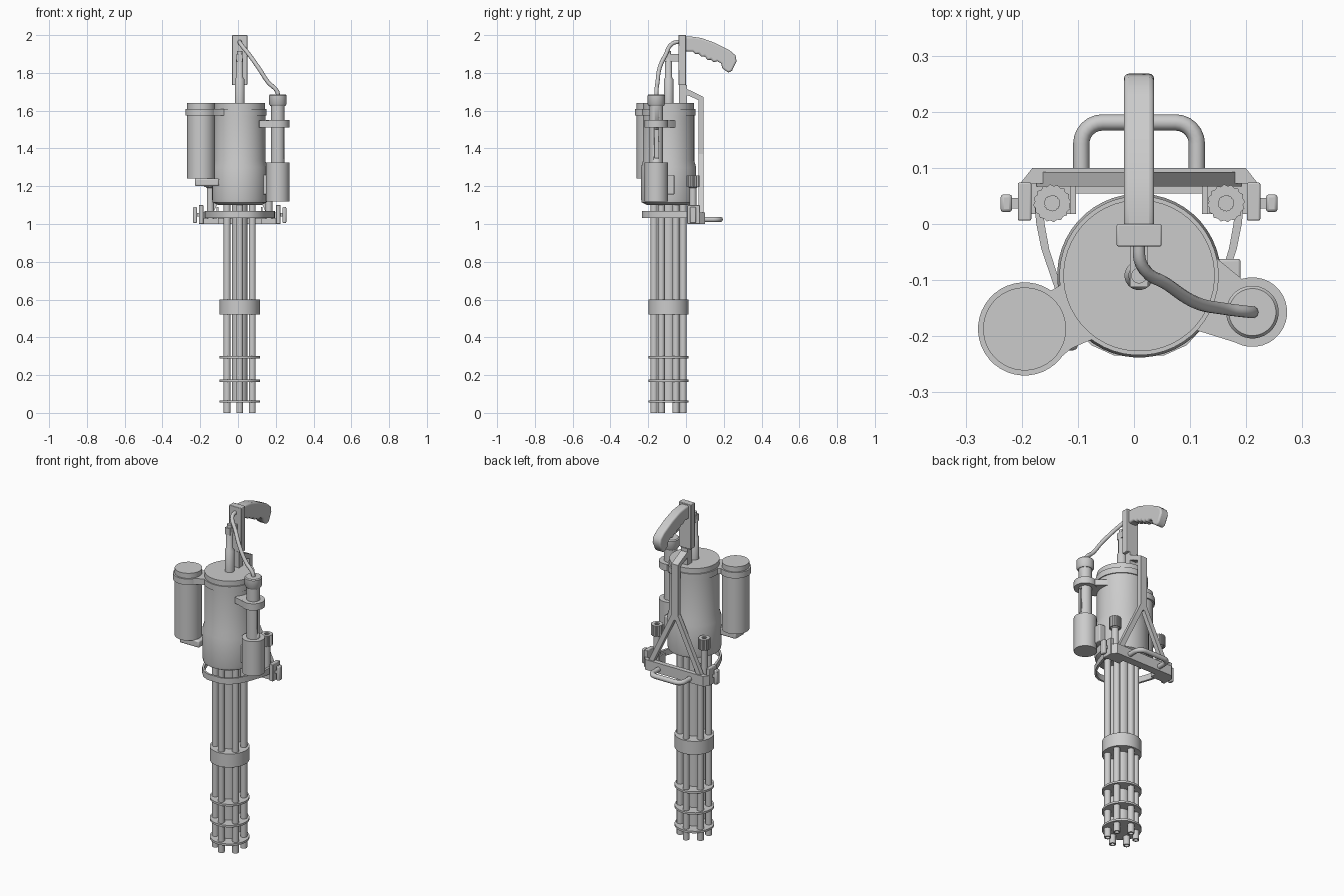
import bpy, bmesh, math
from mathutils import Vector

if "Cube" in bpy.data.objects:
    bpy.data.objects.remove(bpy.data.objects["Cube"])

AX, AY = 0.009, -0.092          # main rotation axis
AXIS = (AX, AY)


def finish(name, bm, bevel=0.0, segs=2, smooth=35):
    bmesh.ops.recalc_face_normals(bm, faces=bm.faces)
    me = bpy.data.meshes.new(name)
    bm.to_mesh(me)
    bm.free()
    ob = bpy.data.objects.new(name, me)
    bpy.context.collection.objects.link(ob)
    for p in me.polygons:
        p.use_smooth = True
    me.set_sharp_from_angle(angle=math.radians(smooth))
    if bevel:
        m = ob.modifiers.new("bevel", 'BEVEL')
        m.width, m.segments, m.limit_method = bevel, segs, 'ANGLE'
        m.angle_limit = math.radians(50)
    return ob


def lathe(name, prof, c=AXIS, n=32, flute=1.0):
    """Revolve (radius, z) points about a vertical axis; flute < 1 makes ribs."""
    bm = bmesh.new()
    rings = []
    for r, z in prof:
        if r == 0:
            rings.append([bm.verts.new((c[0], c[1], z))] * n)
            continue
        ring = []
        for i in range(n):
            a = 2 * math.pi * (i + 0.5) / n
            q = r * (flute if i % 2 else 1)
            ring.append(bm.verts.new((c[0] + q * math.cos(a), c[1] + q * math.sin(a), z)))
        rings.append(ring)
    for A, B in zip(rings, rings[1:]):
        for i in range(n):
            j = (i + 1) % n
            bm.faces.new(dict.fromkeys((A[i], A[j], B[j], B[i])))
    return finish(name, bm)


def cyl(name, r, z0, z1, c=AXIS, n=32):
    return lathe(name, [(0, z0), (r, z0), (r, z1), (0, z1)], c, n)


def prism(name, pts, lo, hi, axis='z', **kw):
    """Extrude a flat outline along z (points x, y) or x (points y, z)."""
    bm = bmesh.new()
    at = (lambda p, h: (p[0], p[1], h)) if axis == 'z' else (lambda p, h: (h, p[0], p[1]))
    a = [bm.verts.new(at(p, lo)) for p in pts]
    b = [bm.verts.new(at(p, hi)) for p in pts]
    bm.faces.new(a)
    bm.faces.new(b)
    for i in range(len(pts)):
        j = (i + 1) % len(pts)
        bm.faces.new((a[i], a[j], b[j], b[i]))
    return finish(name, bm, **kw)


def box(name, x, y, z, **kw):
    return prism(name, [(x[0], y[0]), (x[1], y[0]), (x[1], y[1]), (x[0], y[1])], z[0], z[1], **kw)


def beam(name, p, q, wx, d):
    """Square bar between two points, wx wide and d deep."""
    p, q = Vector(p), Vector(q)
    t = (q - p).normalized()
    u = (Vector((0, 1, 0)).cross(t) if abs(t.x) > 0.1 else Vector((1, 0, 0))).normalized()
    v = t.cross(u)
    bm = bmesh.new()
    ends = [[bm.verts.new(e + u * wx / 2 * i + v * d / 2 * j)
             for i, j in ((-1, -1), (1, -1), (1, 1), (-1, 1))] for e in (p, q)]
    bm.faces.new(ends[0])
    bm.faces.new(ends[1])
    for i in range(4):
        j = (i + 1) % 4
        bm.faces.new((ends[0][i], ends[0][j], ends[1][j], ends[1][i]))
    return finish(name, bm)


def tube(name, pts, r, smooth_path=True):
    cu = bpy.data.curves.new(name, 'CURVE')
    cu.dimensions = '3D'
    cu.bevel_depth, cu.bevel_resolution, cu.resolution_u = r, 3, 6
    cu.use_fill_caps = True
    if smooth_path:
        s = cu.splines.new('BEZIER')
        s.bezier_points.add(len(pts) - 1)
        for b, p in zip(s.bezier_points, pts):
            b.co = p
            b.handle_left_type = b.handle_right_type = 'AUTO'
    else:
        s = cu.splines.new('POLY')
        s.points.add(len(pts) - 1)
        for b, p in zip(s.points, pts):
            b.co = (*p, 1)
    bpy.context.collection.objects.link(bpy.data.objects.new(name, cu))


# Barrel cluster: six bored tubes round a core, clamped by discs
for k in range(6):
    a = math.radians(90 + 60 * k)
    lathe(f"barrel_{k}", [(0, .1), (.012, .1), (.012, 0), (.0185, 0), (.0185, 1.11), (0, 1.11)],
          (AX + .077 * math.cos(a), AY + .077 * math.sin(a)), 16)
cyl("barrel_core", .041, .056, 1.11)
for i, z in enumerate((.06, .17, .295)):
    cyl(f"barrel_disc_{i}", .107, z - .006, z + .006)
cyl("barrel_clamp", .107, .52, .6)

# Main housing
lathe("housing", [(0, 1.1), (.115, 1.1), (.143, 1.115), (.146, 1.13), (.146, 1.3), (.136, 1.335),
                  (.136, 1.575), (.142, 1.575), (.142, 1.61), (.135, 1.61), (.135, 1.64), (0, 1.64)], n=48)

# Left canister with its upper clamp and lower bracket
L = (-.195, -.187)
lathe("canister", [(0, 1.24), (.074, 1.24), (.074, 1.575), (.083, 1.575), (.083, 1.61),
                   (.074, 1.61), (.074, 1.64), (0, 1.64)], L, 40)
prism("canister_clamp", [(-.15, -.12), (-.13, -.108), (-.112, -.105), (-.09, -.09), (-.06, -.2),
                         (-.085, -.21), (-.112, -.222), (-.145, -.25)], 1.575, 1.61)
box("canister_bracket", (-.228, -.1), (-.225, -.14), (1.2, 1.242), bevel=.008)

# Right motor: wide can, slotted tube, collar and cap
R = (.211, -.157)
cyl("motor_can", .062, 1.12, 1.325, R)
mid = cyl("motor_tube", .036, 1.32, 1.64, R)
cyl("motor_collar", .062, 1.51, 1.55, R)
lathe("motor_cap", [(0, 1.625), (.04, 1.625), (.047, 1.635), (.047, 1.68), (.042, 1.686), (0, 1.686)], R)
cut = box("slot_cutter", (.235, .26), (-.168, -.146), (1.35, 1.5))
cut.hide_render = True
cut.hide_viewport = True
m = mid.modifiers.new("slot", 'BOOLEAN')
m.operation, m.object = 'DIFFERENCE', cut
prism("motor_collar_arm", [(.1, -.02), (.146, -.06), (.195, -.1), (.22, -.157), (.19, -.214), (.113, -.19)],
      1.512, 1.548)
box("motor_mount", (.115, .19), (-.165, -.062), (1.155, 1.26), bevel=.005)

# Post on top of the housing, with its link to the grip bracket
lathe("rear_post", [(0, 1.63), (.026, 1.63), (.026, 1.765), (.019, 1.775), (.019, 1.87), (.014, 1.88),
                    (.014, 1.917), (0, 1.917)], n=20)
box("post_link", (AX - .016, AX + .016), (-.112, -.035), (1.86, 1.9))

# Grip bracket and grip with finger scallops
box("grip_bracket", (-.031, .049), (-.04, 0), (1.735, 2.0), bevel=.003)
box("bracket_foot", (AX - .022, AX + .022), (-.036, .004), (1.635, 1.736))
prism("grip", [(-.01, 1.992), (.03, 1.992), (.08, 1.985), (.15, 1.96), (.23, 1.92), (.262, 1.893), (.268, 1.862),
               (.244, 1.812), (.225, 1.8), (.192, 1.825), (.186, 1.85), (.165, 1.862), (.145, 1.855),
               (.132, 1.872), (.114, 1.866), (.1, 1.888), (.082, 1.884), (.068, 1.902), (.05, 1.898),
               (.035, 1.914), (-.01, 1.914)],
      AX - .027, AX + .027, 'x', bevel=.012, segs=3, smooth=50)
tube("cable", [(AX, -.02, 1.968), (.013, -.072, 1.955), (.06, -.108, 1.895), (.11, -.14, 1.825),
               (.16, -.151, 1.75), (.208, -.157, 1.70), (.211, -.157, 1.67)], .011)

# Rear frame: sloping arm, spine and splayed legs
prism("frame_spine", [(-.005, 1.72), (.02, 1.708), (.093, 1.672), (.093, 1.34), (.067, 1.34), (.067, 1.655),
                      (.02, 1.677), (-.005, 1.685)], AX - .021, AX + .021, 'x')
for s, side in ((-1, "left"), (1, "right")):
    beam(f"frame_leg_{side}", (AX + s * .006, .08, 1.37), (AX + s * .17, .08, 1.03), .028, .026)

# Cross bar with chamfered ends and carrying handle
w0, w1 = .19, .212
prism("cross_bar", [(AX - w1, .072), (AX - w0, .1), (AX + w0, .1), (AX + w1, .072)], 1.0, 1.06)
box("cross_bar_lip", (AX - w1, AX + w1), (.054, .074), (1.0, 1.03))
pts = []
for s in (-1, 1):
    arc = [(AX + s * (.065 + .038 * math.cos(t)), .143 + .038 * math.sin(t), 1.024)
           for t in [math.pi / 2 * k / 6 for k in range(7)]]
    side = [(AX + s * .103, .085, 1.024)] + arc
    pts += side if s < 0 else side[::-1]
tube("carry_handle", pts, .0145, False)

# End brackets, upright knurled screws and side wing nuts
for s, side in ((-1, "left"), (1, "right")):
    X = lambda d0, d1: tuple(sorted((AX + s * d0, AX + s * d1)))
    box(f"end_base_{side}", X(.112, .21), (.018, .074), (1.0, 1.03))
    box(f"end_plate_{side}", X(.192, .216), (.006, .074), (1.0, 1.1), bevel=.003)
    box(f"inner_plate_{side}", X(.112, .122), (.018, .074), (1.0, 1.09))
    c = (AX + s * .155, .037)
    lathe(f"screw_stem_{side}", [(0, 1.02), (.019, 1.02), (.019, 1.19), (.03, 1.2), (0, 1.2)], c, 20)
    lathe(f"screw_head_{side}", [(0, 1.195), (.034, 1.195), (.034, 1.258), (.014, 1.258), (.014, 1.23),
                                 (0, 1.23)], c, 32, .9)
    beam(f"side_shaft_{side}", (AX + s * .2, .037, 1.05), (AX + s * .23, .037, 1.05), .018, .018)
    box(f"wing_nut_{side}", X(.226, .247), (.021, .053), (1.005, 1.09), bevel=.006)

# Open strap round the barrels, tied to the end brackets
half = [(.186, .03), (.183, 0), (.174, -.045), (.15, -.115), (.122, -.175), (.085, -.216), (.045, -.234)]
outer = [(AX - x, y) for x, y in half] + [(AX + x, y) for x, y in half[::-1]]
inner = [(AX + (x - AX) * .92, AY + (y - AY) * (.92 if y < -.1 else 1)) for x, y in outer]
prism("barrel_strap", outer + inner[::-1], 1.033, 1.068)
